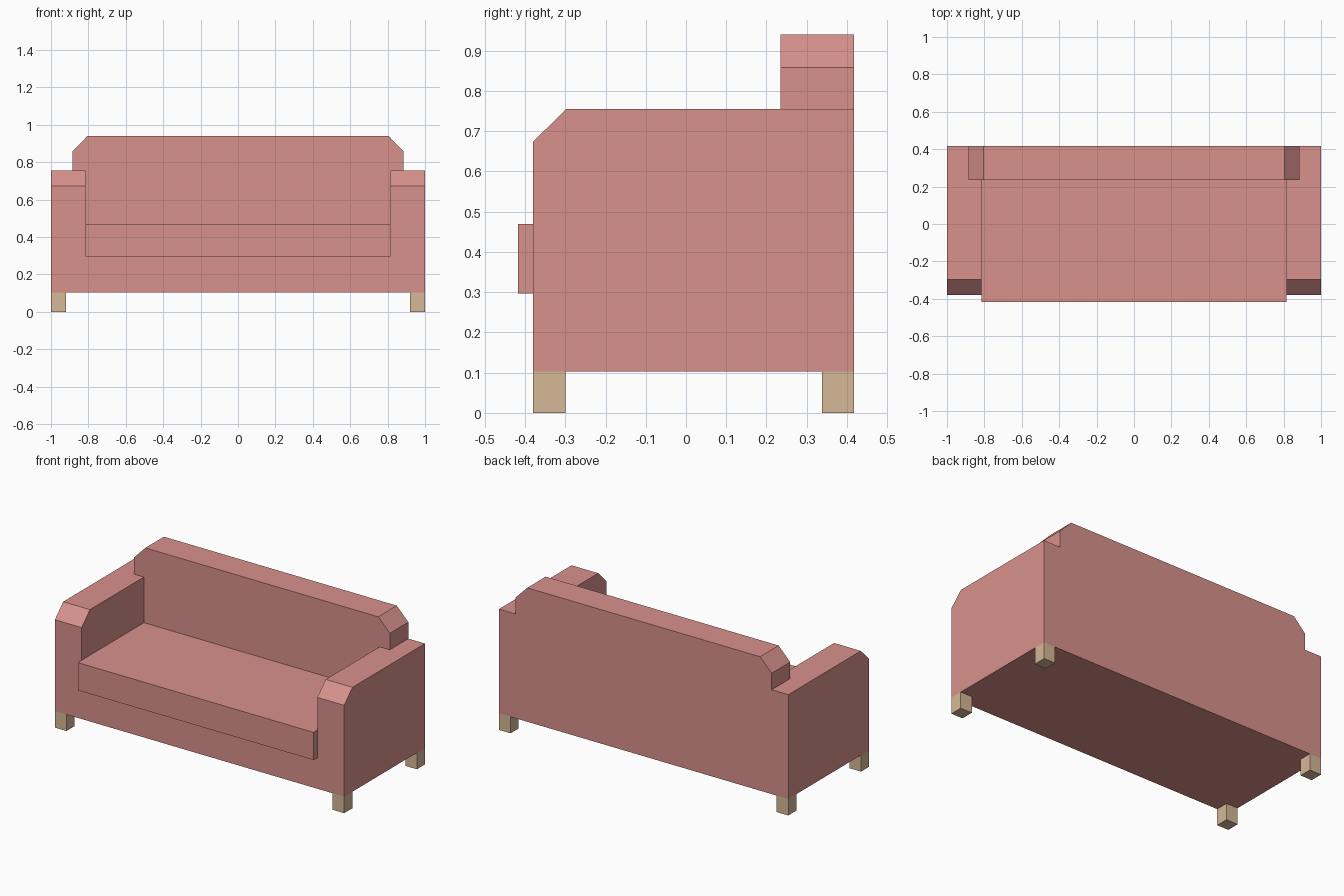
import bpy
import bmesh
from mathutils import Vector

cube = bpy.data.objects.get("Cube")
if cube:
    bpy.data.objects.remove(cube, do_unlink=True)


def make_material(name, colour):
    mat = bpy.data.materials.new(name)
    mat.use_nodes = True
    mat.diffuse_color = colour
    mat.node_tree.nodes["Principled BSDF"].inputs["Base Color"].default_value = colour
    return mat


fabric = make_material("pink fabric", (0.69, 0.285, 0.263, 1))
wood = make_material("light wood", (0.67, 0.48, 0.305, 1))


def extrude_profile(name, points, offset, mat):
    """Sweep a closed flat outline along an offset into a solid."""
    bm = bmesh.new()
    face = bm.faces.new([bm.verts.new(p) for p in points])
    swept = bmesh.ops.extrude_face_region(bm, geom=[face])["geom"]
    verts = [v for v in swept if isinstance(v, bmesh.types.BMVert)]
    bmesh.ops.translate(bm, verts=verts, vec=Vector(offset))
    bmesh.ops.recalc_face_normals(bm, faces=bm.faces)
    mesh = bpy.data.meshes.new(name)
    bm.to_mesh(mesh)
    bm.free()
    mesh.materials.append(mat)
    obj = bpy.data.objects.new(name, mesh)
    bpy.context.collection.objects.link(obj)
    return obj


def box(name, x, y, z, mat):
    outline = [(x[0], y[0], z[0]), (x[1], y[0], z[0]),
               (x[1], y[1], z[0]), (x[0], y[1], z[0])]
    return extrude_profile(name, outline, (0, 0, z[1] - z[0]), mat)


# Main levels shared by the parts
front, rear, back_front = -0.38, 0.418, 0.235
bottom, seat_low, seat_top, arm_top = 0.103, 0.297, 0.47, 0.755
inner, outer, leg = 0.815, 1.0, 0.08

# Base and overhanging seat cushion
box("base", (-inner, inner), (front, rear), (bottom, seat_low), fabric)
box("seat_cushion", (-inner, inner), (-0.418, back_front), (seat_low, seat_top), fabric)

# Backrest with shoulders resting on the arms and cut upper corners
half = [(inner, seat_low), (inner, arm_top), (0.885, arm_top),
        (0.885, 0.858), (0.805, 0.94)]
outline = half + [(-x, z) for x, z in reversed(half)]
extrude_profile("backrest", [(x, back_front, z) for x, z in outline],
                (0, rear - back_front, 0), fabric)

# Arms with a cut front edge, and the legs at each corner
arm = [(front, bottom), (rear, bottom), (rear, arm_top),
       (front + 0.082, arm_top), (front, 0.674)]
for side, s in (("left", 1), ("right", -1)):
    extrude_profile(side + "_arm", [(s * inner, y, z) for y, z in arm],
                    (s * (outer - inner), 0, 0), fabric)
    xs = sorted((s * outer, s * (outer - leg)))
    box("front_" + side + "_leg", xs, (front, front + leg), (0, bottom), wood)
    box("rear_" + side + "_leg", xs, (rear - leg, rear), (0, bottom), wood)
